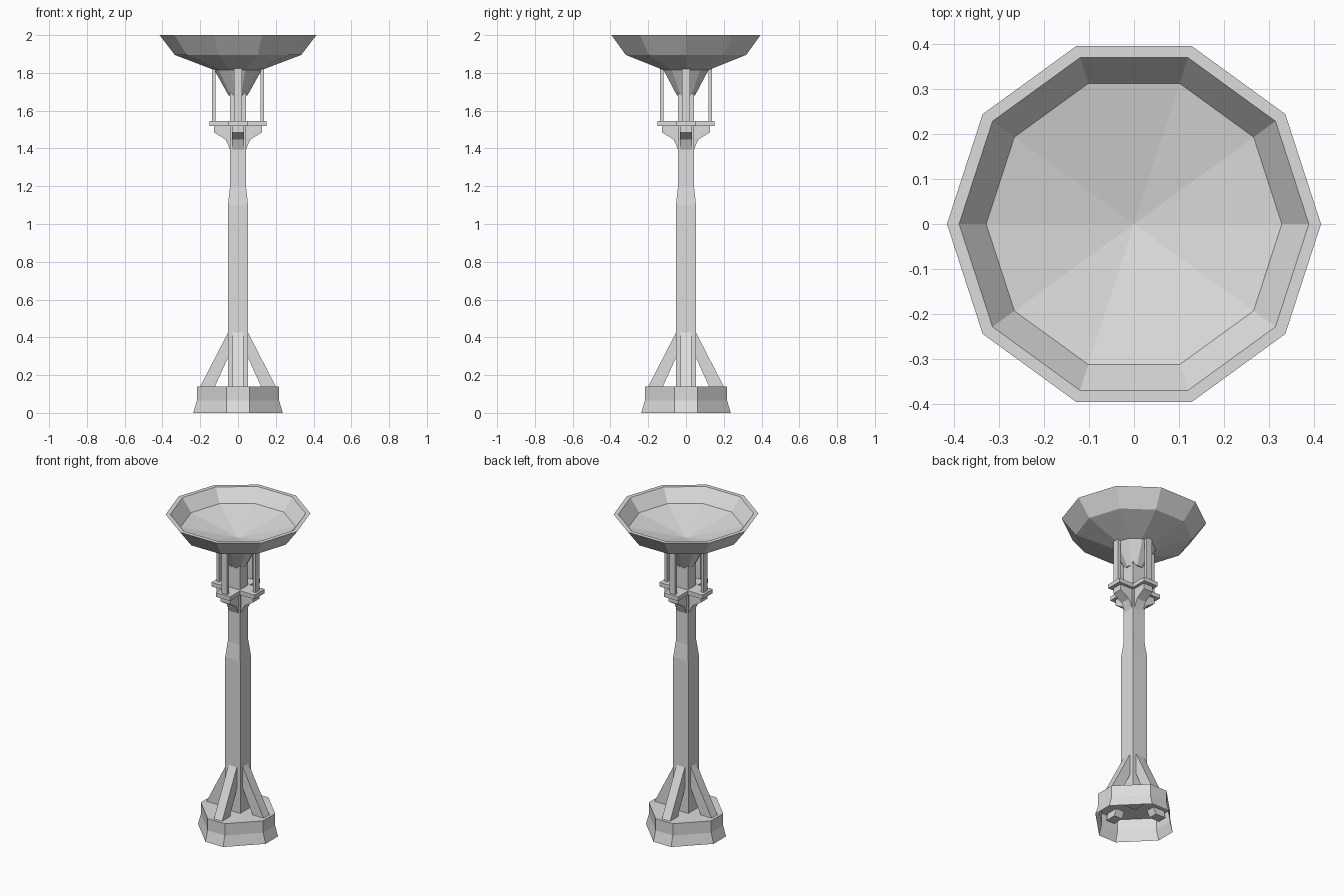
import bpy, bmesh
from math import cos, sin, pi
from mathutils import Matrix

cube = bpy.data.objects.get("Cube")
if cube:
    bpy.data.objects.remove(cube, do_unlink=True)

grey = bpy.data.materials.new("light_grey")
grey.use_nodes = True
colour = (0.72, 0.72, 0.72, 1)
grey.diffuse_color = colour
grey.node_tree.nodes["Principled BSDF"].inputs["Base Color"].default_value = colour


def finish(name, bm, flip=True):
    if flip:
        bmesh.ops.recalc_face_normals(bm, faces=bm.faces)
    mesh = bpy.data.meshes.new(name)
    bm.to_mesh(mesh)
    bm.free()
    mesh.materials.append(grey)
    obj = bpy.data.objects.new(name, mesh)
    bpy.context.collection.objects.link(obj)
    return obj


def ring(radius, z, sides, turn=0.0):
    return [(radius * cos(turn + 2 * pi * i / sides),
             radius * sin(turn + 2 * pi * i / sides), z) for i in range(sides)]


def square(half, z):
    return [(half, half, z), (-half, half, z), (-half, -half, z), (half, -half, z)]


def chamfered_square(half, cut, z):
    return [(half, -cut, z), (half, cut, z), (cut, half, z), (-cut, half, z),
            (-half, cut, z), (-half, -cut, z), (-cut, -half, z), (cut, -half, z)]


def loft(name, rings, cap_start=True, cap_end=True, tip=None):
    """Join rings of equal length with quads, then close the ends."""
    bm = bmesh.new()
    loops = [[bm.verts.new(p) for p in r] for r in rings]
    n = len(loops[0])
    for a, b in zip(loops, loops[1:]):
        for i in range(n):
            j = (i + 1) % n
            bm.faces.new((a[i], a[j], b[j], b[i]))
    if cap_start:
        bm.faces.new(loops[0][::-1])
    if tip is not None:
        point = bm.verts.new((0, 0, tip))
        for i in range(n):
            bm.faces.new((loops[-1][i], loops[-1][(i + 1) % n], point))
    elif cap_end:
        bm.faces.new(loops[-1])
    return finish(name, bm, flip=cap_start)


def radial_plate(name, profile, half_width, quarter):
    """Extrude a radius/height profile sideways and turn it about the axis."""
    bm = bmesh.new()
    face = bm.faces.new([bm.verts.new((r, -half_width, z)) for r, z in profile])
    grown = bmesh.ops.extrude_face_region(bm, geom=[face])
    verts = [v for v in grown["geom"] if isinstance(v, bmesh.types.BMVert)]
    bmesh.ops.translate(bm, verts=verts, vec=(0, 2 * half_width, 0))
    bmesh.ops.rotate(bm, verts=bm.verts, cent=(0, 0, 0),
                     matrix=Matrix.Rotation(quarter * pi / 2, 3, "Z"))
    return finish(name, bm)


# Hollow flared base, open underneath
loft("base", [chamfered_square(0.237, 0.062, 0),
              chamfered_square(0.218, 0.06, 0.065),
              chamfered_square(0.218, 0.06, 0.14)], cap_start=False)

# Square post that narrows near the top
loft("post", [square(0.053, 0.13), square(0.053, 1.1),
              square(0.042, 1.2), square(0.042, 1.72)])

# Struts, brackets and dish supports on all four sides
strut = [(0.045, 0.44), (0.205, 0.13), (0.21, 0.1), (0.14, 0.1), (0.045, 0.31)]
bracket = [(0.03, 1.525), (0.127, 1.525), (0.127, 1.485), (0.065, 1.447), (0.04, 1.39), (0.03, 1.39)]
support = [(0.118, 1.54), (0.137, 1.54), (0.137, 1.83), (0.118, 1.83)]
for quarter, side in enumerate(("left", "back", "right", "front")):
    radial_plate(side + "_strut", strut, 0.029, quarter)
    radial_plate(side + "_bracket", bracket, 0.032, quarter)
    radial_plate(side + "_support", support, 0.02, quarter)

# Cross-shaped platform
w, e = 0.05, 0.151
cross = [(e, -w), (e, w), (w, w), (w, e), (-w, e), (-w, w),
         (-e, w), (-e, -w), (-w, -w), (-w, -e), (w, -e), (w, -w)]
loft("platform", [[(x, y, z) for x, y in cross] for z in (1.52, 1.546)])

# Ten-sided dish with its stem cone
loft("dish", [ring(r, z, 10) for r, z in
              ((0.05, 1.68), (0.125, 1.815), (0.335, 1.895), (0.415, 2.0), (0.388, 2.0), (0.328, 1.92))],
     tip=1.85)
